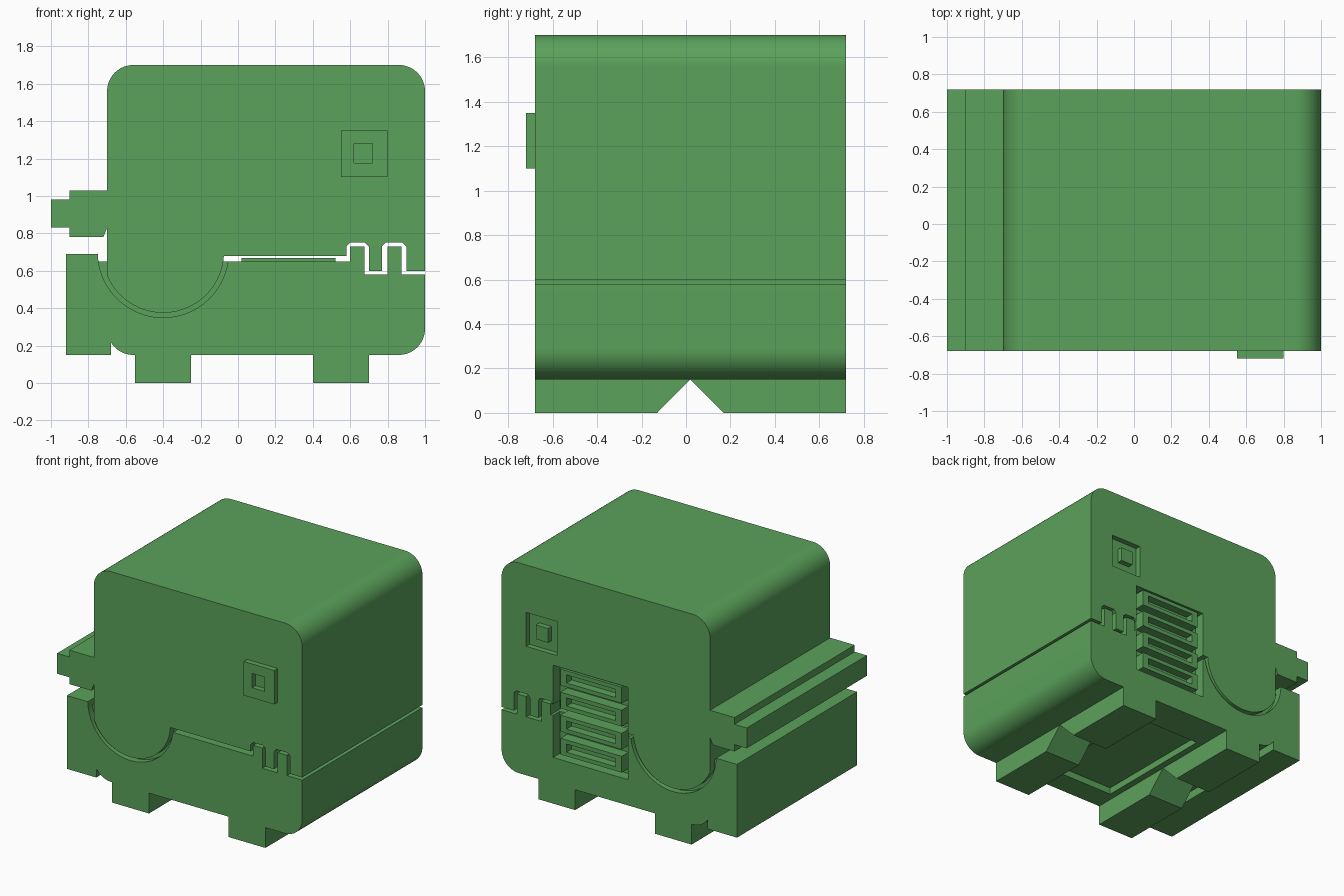
import bpy
import bmesh
from math import cos, sin, radians

cube = bpy.data.objects.get("Cube")
if cube:
    bpy.data.objects.remove(cube, do_unlink=True)

FRONT, BACK = -0.68, 0.72

green = bpy.data.materials.new("leaf_green")
green.use_nodes = True
green.diffuse_color = (0.105, 0.36, 0.105, 1)
green.node_tree.nodes["Principled BSDF"].inputs["Base Color"].default_value = green.diffuse_color


def arc(cx, cz, r, a0, a1, n=12):
    angles = [radians(a0 + (a1 - a0) * i / n) for i in range(n + 1)]
    return [(cx + r * cos(a), cz + r * sin(a)) for a in angles]


def prism(name, profile, lo, hi, axis="y"):
    """Extrude an outline along y (outline in x, z) or along x (outline in y, z)."""
    bm = bmesh.new()
    place = (lambda u, v, d: (u, d, v)) if axis == "y" else (lambda u, v, d: (d, u, v))
    face = bm.faces.new([bm.verts.new(place(u, v, lo)) for u, v in profile])
    moved = bmesh.ops.extrude_face_region(bm, geom=[face])["geom"]
    top = [g for g in moved if isinstance(g, bmesh.types.BMVert)]
    bmesh.ops.translate(bm, verts=top, vec=place(0, 0, hi - lo))
    bmesh.ops.recalc_face_normals(bm, faces=bm.faces)
    mesh = bpy.data.meshes.new(name)
    bm.to_mesh(mesh)
    bm.free()
    mesh.materials.append(green)
    obj = bpy.data.objects.new(name, mesh)
    bpy.context.collection.objects.link(obj)
    return obj


def box(name, x0, x1, y0, y1, z0, z1):
    return prism(name, [(x0, z0), (x1, z0), (x1, z1), (x0, z1)], y0, y1)


def cut(obj, *bounds):
    """Subtract a box from a part and bake the result."""
    cutter = box("cutter", *bounds)
    cutter.hide_render = True
    mod = obj.modifiers.new("cut", "BOOLEAN")
    mod.operation, mod.solver, mod.object = "DIFFERENCE", "EXACT", cutter
    graph = bpy.context.evaluated_depsgraph_get()
    mesh = bpy.data.meshes.new_from_object(obj.evaluated_get(graph))
    obj.modifiers.clear()
    obj.data = mesh
    bpy.data.objects.remove(cutter, do_unlink=True)


def smooth(obj):
    for p in obj.data.polygons:
        p.use_smooth = True
    obj.data.set_sharp_from_angle(angle=radians(30))
    obj.modifiers.new("flat_sides", "WEIGHTED_NORMAL").keep_sharp = True


# Upper housing with round lobe and locking teeth
teeth = [(0.58, 0.68), (0.58, 0.73), (0.6, 0.75), (0.68, 0.75), (0.7, 0.73), (0.7, 0.6),
         (0.77, 0.6), (0.77, 0.73), (0.79, 0.75), (0.88, 0.75), (0.9, 0.73), (0.9, 0.6), (1, 0.6)]
upper = prism("upper_housing",
              arc(-0.4, 0.7, 0.325, 202.6, 356.5, 32) + teeth
              + arc(0.86, 1.56, 0.14, 0, 90) + arc(-0.56, 1.56, 0.14, 90, 180),
              FRONT, BACK)

# Lower housing with round socket, matching teeth and side block
sockets = [(1, 0.58), (0.875, 0.58), (0.875, 0.73), (0.8, 0.73), (0.8, 0.58),
           (0.675, 0.58), (0.675, 0.73), (0.6, 0.73), (0.6, 0.65)]
lower = prism("lower_housing",
              [(-0.92, 0.15), (-0.68, 0.15)] + arc(-0.56, 0.29, 0.14, 211, 270, 8)
              + arc(0.86, 0.29, 0.14, 270, 360) + sockets
              + arc(-0.4, 0.7, 0.35, 351.8, 181.6, 32) + [(-0.92, 0.69)],
              FRONT, BACK)

# Vent recess across both halves, back window recess, underside recess
VENT_DEPTH = 0.08
for part in (upper, lower):
    cut(part, -0.03, 0.58, BACK - VENT_DEPTH, BACK + 0.1, 0.34, 1.02)
cut(upper, 0.55, 0.8, BACK - 0.04, BACK + 0.1, 1.1, 1.35)
cut(lower, -0.2, 0.35, -0.5, 0.45, 0.1, 0.2)
smooth(upper)
smooth(lower)

# Hinge core closing the groove around the lobe
core = prism("hinge_core", arc(-0.4, 0.7, 0.36, 188, 352, 32), FRONT + 0.05, BACK - 0.05)
smooth(core)

# Vent slats with a slot in each
for i in range(4):
    z = 0.438 + 0.17 * i
    slat = box(f"vent_slat_{i + 1}", 0.02, 0.52, BACK - VENT_DEPTH - 0.01, BACK, z - 0.06, z + 0.06)
    cut(slat, 0.07, 0.47, BACK - 0.06, BACK + 0.1, z - 0.03, z + 0.03)

# Front plug and the matching stud in the back recess
plug = box("front_plug", 0.55, 0.8, -0.72, FRONT + 0.01, 1.1, 1.35)
cut(plug, 0.62, 0.72, -0.8, FRONT, 1.175, 1.28)
box("back_stud", 0.62, 0.72, BACK - 0.05, BACK, 1.175, 1.28)

# Stepped side rail
prism("side_rail",
      [(-1, 0.83), (-0.9, 0.83), (-0.9, 0.78), (-0.72, 0.78), (-0.7, 0.83), (-0.65, 0.83),
       (-0.65, 1.03), (-0.9, 1.03), (-0.9, 0.98), (-1, 0.98)], FRONT, BACK)

# Feet with a notch across the middle
foot = [(FRONT, 0), (-0.13, 0), (0.02, 0.15), (0.17, 0), (BACK, 0), (BACK, 0.16), (FRONT, 0.16)]
for name, x0, x1 in (("right_foot", -0.55, -0.25), ("left_foot", 0.4, 0.7)):
    prism(name, foot, x0, x1, axis="x")
